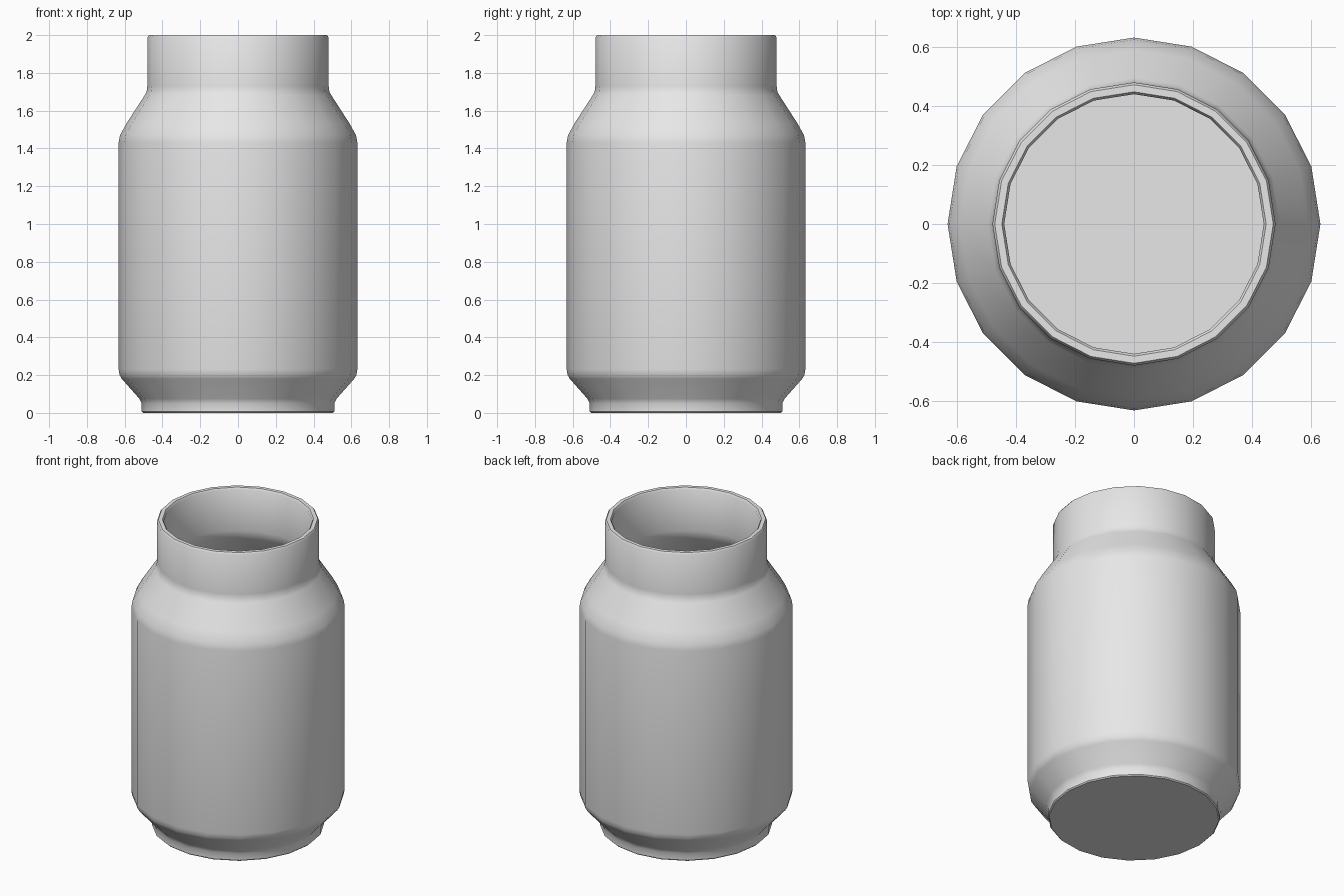
import bpy
import bmesh
import math

SIDES = 20

cube = bpy.data.objects.get("Cube")
if cube:
    bpy.data.objects.remove(cube, do_unlink=True)

grey = bpy.data.materials.new("light grey")
grey.use_nodes = True
grey.diffuse_color = (0.8, 0.8, 0.8, 1)
grey.node_tree.nodes["Principled BSDF"].inputs["Base Color"].default_value = (0.8, 0.8, 0.8, 1)

# Outer wall as radius, height: base, foot, body, shoulder, neck
outer = [(0.503, 0), (0.51, 0.007), (0.51, 0.05), (0.522, 0.075),
         (0.615, 0.18), (0.627, 0.2), (0.632, 0.23),
         (0.632, 1.43), (0.625, 1.47), (0.59, 1.533),
         (0.495, 1.68), (0.484, 1.7), (0.48, 1.73),
         (0.48, 1.988), (0.472, 2)]

# Inner wall runs parallel to it, from the rim down to the floor
inner = [(0.448, 2), (0.44, 1.988), (0.44, 1.72), (0.445, 1.69), (0.458, 1.66),
         (0.556, 1.508), (0.585, 1.46), (0.592, 1.42),
         (0.592, 0.24), (0.583, 0.21), (0.485, 0.095), (0.472, 0.06), (0.465, 0.045)]


def lathe(name, profile):
    """Spin a profile about z and cap both ends."""
    bm = bmesh.new()
    rings = []
    for r, z in profile:
        rings.append([bm.verts.new((r * math.cos(a), r * math.sin(a), z))
                      for a in (math.tau * i / SIDES for i in range(SIDES))])
    for low, high in zip(rings, rings[1:]):
        for i in range(SIDES):
            j = (i + 1) % SIDES
            bm.faces.new((low[i], low[j], high[j], high[i]))
    bm.faces.new(rings[0][::-1])
    bm.faces.new(rings[-1])
    bmesh.ops.recalc_face_normals(bm, faces=bm.faces)
    mesh = bpy.data.meshes.new(name)
    bm.to_mesh(mesh)
    bm.free()
    mesh.materials.append(grey)
    obj = bpy.data.objects.new(name, mesh)
    bpy.context.collection.objects.link(obj)
    return obj


jar = lathe("jar", outer + inner)

# Smooth walls with crisp rim and base
bpy.ops.object.select_all(action='DESELECT')
jar.select_set(True)
bpy.context.view_layer.objects.active = jar
bpy.ops.object.shade_smooth_by_angle(angle=math.radians(40))
